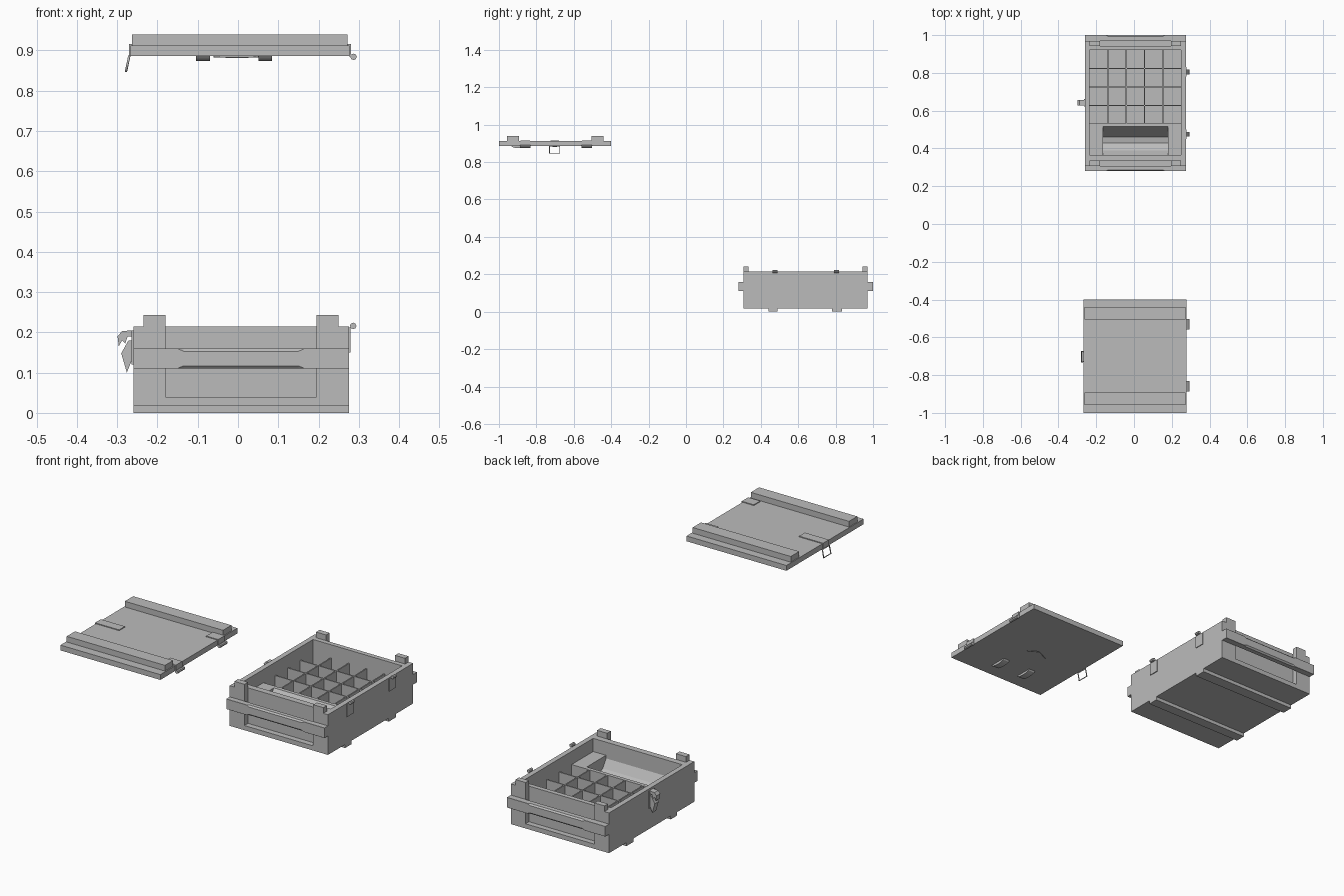
import bpy, bmesh, math
from mathutils import Vector

cube = bpy.data.objects.get("Cube")
if cube:
    bpy.data.objects.remove(cube)

GREY = (0.5, 0.5, 0.5, 1)
mat = bpy.data.materials.new("plain_grey")
mat.use_nodes = True
mat.diffuse_color = GREY
mat.node_tree.nodes["Principled BSDF"].inputs["Base Color"].default_value = GREY


def finish(name, bm):
    bmesh.ops.recalc_face_normals(bm, faces=bm.faces)
    mesh = bpy.data.meshes.new(name)
    bm.to_mesh(mesh)
    bm.free()
    mesh.materials.append(mat)
    ob = bpy.data.objects.new(name, mesh)
    bpy.context.collection.objects.link(ob)
    return ob


def box(name, xs, ys, zs):
    bm = bmesh.new()
    bmesh.ops.create_cube(bm, size=1)
    for v in bm.verts:
        v.co = [s[0] if c < 0 else s[1] for c, s in zip(v.co, (xs, ys, zs))]
    return finish(name, bm)


def prism(name, points, axis, lo, hi):
    """Extrude a closed outline along x or y."""
    bm = bmesh.new()
    place = (lambda p, d: (d, *p)) if axis == "x" else (lambda p, d: (p[0], d, p[1]))
    face = bm.faces.new([bm.verts.new(place(p, lo)) for p in points])
    ext = bmesh.ops.extrude_face_region(bm, geom=[face])["geom"]
    shift = Vector(place((0, 0), hi - lo))
    bmesh.ops.translate(bm, vec=shift, verts=[g for g in ext if isinstance(g, bmesh.types.BMVert)])
    return finish(name, bm)


def tube(name, x, z, r, y0, y1):
    ring = [(x + r * math.cos(a * math.pi / 4), z + r * math.sin(a * math.pi / 4)) for a in range(8)]
    return prism(name, ring, "y", y0, y1)


def wire(name, points, r, cyclic=False):
    curve = bpy.data.curves.new(name, "CURVE")
    curve.dimensions = "3D"
    curve.bevel_depth, curve.bevel_resolution = r, 1
    curve.use_fill_caps = True
    s = curve.splines.new("POLY")
    s.points.add(len(points) - 1)
    for p, co in zip(s.points, points):
        p.co = (*co, 1)
    s.use_cyclic_u = cyclic
    curve.materials.append(mat)
    bpy.context.collection.objects.link(bpy.data.objects.new(name, curve))


def grip_rail(name, y_in, y_out):
    """Rail whose outer edges are chamfered along the middle."""
    bm = bmesh.new()
    z0, z1 = 0.11, 0.16
    side = 1 if y_out > y_in else -1
    rings = []
    for x, c in ((-.26, .0005), (-.15, .0005), (-.135, .007), (.15, .007), (.165, .0005), (.275, .0005)):
        sec = [(y_in, z0), (y_out - side * c, z0), (y_out, z0 + c),
               (y_out, z1 - c), (y_out - side * c, z1), (y_in, z1)]
        rings.append([bm.verts.new((x, y, z)) for y, z in sec])
    for a, b in zip(rings, rings[1:]):
        for i in range(6):
            j = (i + 1) % 6
            bm.faces.new((a[i], a[j], b[j], b[i]))
    bm.faces.new(rings[0])
    bm.faces.new(rings[-1])
    finish(name, bm)


# Crate shell
IN_X = (-.235, .25)
box("crate_floor", IN_X, (.307, .97), (.017, .04))
box("crate_wall_right", (-.26, IN_X[0]), (.307, .97), (.017, .215))
box("crate_wall_left", (IN_X[1], .275), (.307, .97), (.017, .215))
for end, wall, post in (("front", (.335, .365), (.307, .335)), ("back", (.92, .943), (.943, .97))):
    box(end + "_end_wall", IN_X, wall, (.04, .215))
    box(end + "_post_right", (IN_X[0], -.18), post, (.04, .243))
    box(end + "_post_left", (.195, IN_X[1]), post, (.04, .243))
grip_rail("front_rail", .307, .28)
grip_rail("back_rail", .97, 1.0)
for name, ys in (("front_skid", (.44, .49)), ("back_skid", (.78, .835))):
    box(name, (-.26, .275), ys, (0, .017))

# Inner dividers: five columns by four rows
T, TOP, GRID_Y = .003, .15, (.53, .92)
for i in range(1, 5):
    x = IN_X[0] + i * (IN_X[1] - IN_X[0]) / 5
    box(f"divider_long_{i}", (x - T, x + T), GRID_Y, (.04, TOP))
for i in range(4):
    y = GRID_Y[0] + i * (GRID_Y[1] - GRID_Y[0]) / 4
    box(f"divider_cross_{i}", IN_X, (y - T, y + T), (.04, TOP))

# Front compartment: end blocks with a faceted trough between
box("trough_block_right", (IN_X[0], -.165), (.365, .527), (.04, TOP))
box("trough_block_left", (.18, IN_X[1]), (.365, .527), (.04, TOP))
prism("trough", [(.365, .04), (.527, .04), (.527, TOP), (.515, TOP), (.46, .08),
                 (.43, .075), (.39, .095), (.365, .135)], "x", -.165, .18)

# Hinges on the crate and on the lid
for i, y in enumerate((.475, .805)):
    box(f"crate_hinge_plate_{i}", (.275, .279), (y - .025, y + .025), (.15, .212))
    tube(f"crate_hinge_barrel_{i}", .286, .216, .008, y - .013, y + .013)
for i, y in enumerate((-.53, -.86)):
    box(f"lid_hinge_plate_{i}", (.215, .281), (y - .025, y + .025), (.912, .916))
    box(f"lid_hinge_flap_{i}", (.277, .281), (y - .025, y + .025), (.884, .916))
    tube(f"lid_hinge_barrel_{i}", .287, .884, .008, y - .028, y + .028)

# Latch on the crate
box("latch_plate", (-.264, -.26), (.622, .662), (.12, .205))
prism("latch_hook", [(-.262, .205), (-.288, .203), (-.299, .19), (-.296, .165), (-.288, .18),
                     (-.28, .172), (-.274, .19), (-.262, .19)], "y", .627, .657)
prism("latch_lever", [(-.262, .18), (-.272, .18), (-.29, .148), (-.276, .1), (-.262, .135)],
      "y", .627, .657)

# Lid
box("lid_board", (-.267, .277), (-1, -.4), (.886, .912))
for name, ys in (("lid_cleat_front", (-.957, -.893)), ("lid_cleat_back", (-.505, -.44))):
    box(name, (-.263, .272), ys, (.912, .94))
box("lid_strap", (-.271, -.14), (-.725, -.68), (.912, .916))
box("lid_strap_flap", (-.271, -.267), (-.725, -.68), (.886, .916))
wire("lid_loop", [(-.27, -.73, .886), (-.27, -.675, .886), (-.278, -.675, .848), (-.278, -.73, .848)],
     .003, True)

# Small arched holders and a wire on the lid underside
for i, x in enumerate((-.087, .068)):
    arch = [(-.89 + .045 * math.cos(t * math.pi / 6), .887 - .013 * math.sin(t * math.pi / 6))
            for t in range(7)]
    prism(f"lid_arch_{i}", arch, "x", x - .017, x + .017)
wire("lid_wire", [(-.06, -.72, .884), (0, -.69, .883), (.05, -.72, .884)], .002)
